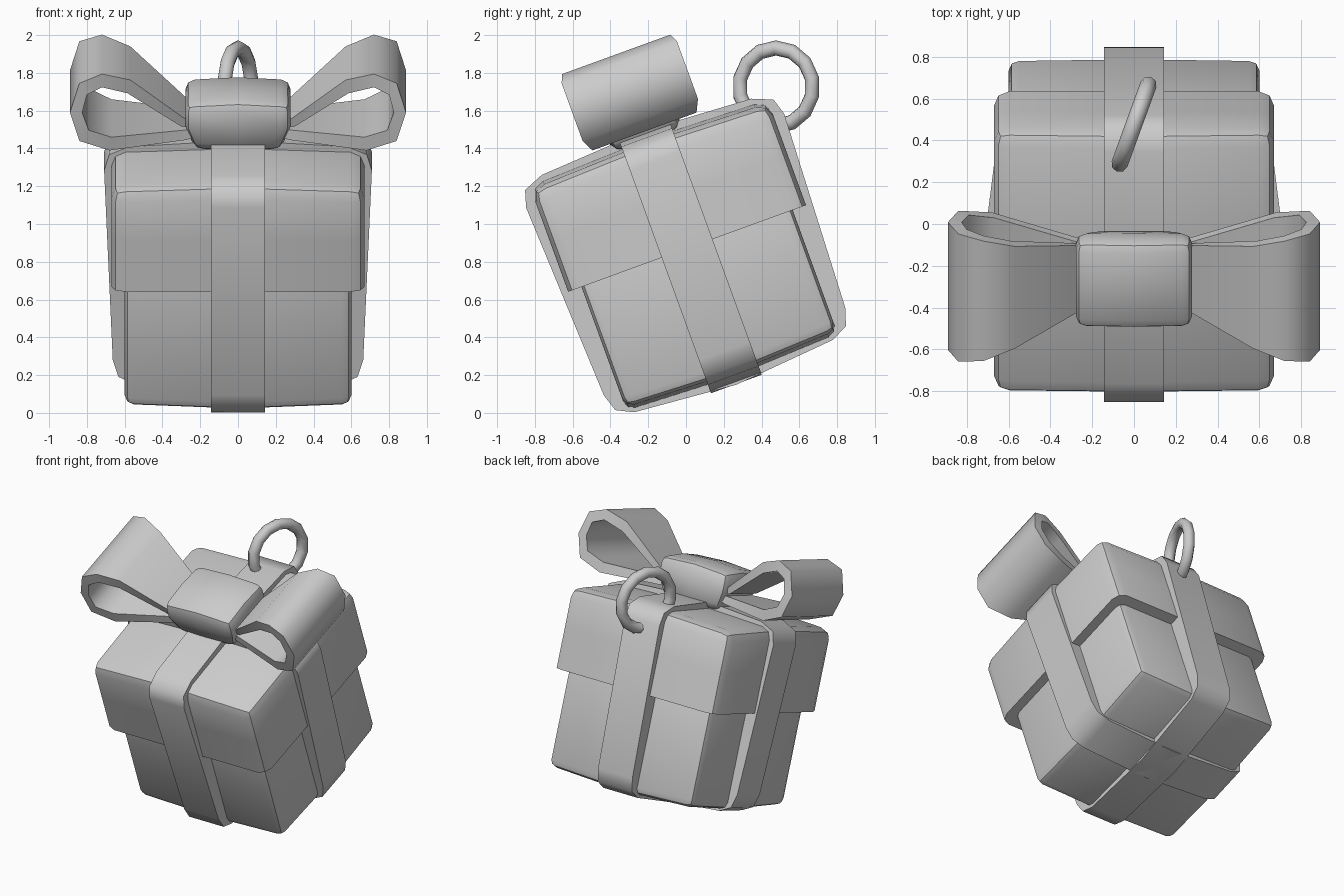
import bpy, bmesh, math
from mathutils import Matrix

cube = bpy.data.objects.get("Cube")
if cube:
    bpy.data.objects.remove(cube, do_unlink=True)

# The whole gift leans back about the x axis
TILT = Matrix.Rotation(math.radians(20), 4, 'X') @ Matrix.Translation((0, 0.303, 0))

grey = bpy.data.materials.new("plain_grey")
grey.use_nodes = True
grey.diffuse_color = (0.6, 0.6, 0.6, 1)
grey.node_tree.nodes["Principled BSDF"].inputs["Base Color"].default_value = (0.6, 0.6, 0.6, 1)


def finish(name, bm, angle=40, matrix=TILT):
    bmesh.ops.recalc_face_normals(bm, faces=bm.faces)
    bm.transform(matrix)
    mesh = bpy.data.meshes.new(name)
    bm.to_mesh(mesh)
    bm.free()
    mesh.materials.append(grey)
    obj = bpy.data.objects.new(name, mesh)
    bpy.context.collection.objects.link(obj)
    bpy.ops.object.select_all(action='DESELECT')
    obj.select_set(True)
    bpy.context.view_layer.objects.active = obj
    bpy.ops.object.shade_smooth_by_angle(angle=math.radians(angle))
    return obj


def block(name, hx, hy, low, high, bulge_low, bulge_high, bevel, sharp_bottom=False, taper=1.0):
    """Rounded box whose top and bottom swell towards the middle."""
    bm = bmesh.new()
    bmesh.ops.create_cube(bm, size=2)
    bmesh.ops.subdivide_edges(bm, edges=bm.edges[:], cuts=1, use_grid_fill=True)
    for v in bm.verts:
        x, y, z = v.co
        swell = (2 - abs(x) - abs(y)) / 2
        k = taper if z < -0.5 else 1.0
        v.co.x, v.co.y = x * hx * k, y * hy * k
        v.co.z = (low + high) / 2
        if z > 0.5:
            v.co.z = high + bulge_high * swell
        elif z < -0.5:
            v.co.z = low - bulge_low * swell
    bm.normal_update()
    edges = [e for e in bm.edges if e.calc_face_angle(0) > 0.8
             and not (sharp_bottom and all(v.co.z < low + 0.01 for v in e.verts))]
    bmesh.ops.bevel(bm, geom=edges, offset=bevel, segments=2, profile=0.5, affect='EDGES')
    return finish(name, bm)


def ring_strip(name, outer, inner, half, place, angle=60):
    """Closed ribbon: outer and inner outlines joined across a width."""
    bm = bmesh.new()
    rows = []
    for o, i in zip(outer, inner):
        w = half(o[0])
        rows.append([bm.verts.new(place(p, s * w)) for p, s in ((o, -1), (o, 1), (i, 1), (i, -1))])
    for k, row in enumerate(rows):
        nxt = rows[(k + 1) % len(rows)]
        for j in range(4):
            bm.faces.new((row[j], row[(j + 1) % 4], nxt[(j + 1) % 4], nxt[j]))
    return finish(name, bm, angle)


# Box and lid
block("box_base", 0.60, 0.595, 0.14, 1.1, 0.05, 0.0, 0.05)
block("box_lid", 0.67, 0.67, 0.816, 1.39, 0.0, 0.045, 0.075, sharp_bottom=True)

# Two ribbon bands wrapping the box
side = [(0, 1.48), (0.59, 1.445), (0.70, 1.40), (0.727, 1.31),
        (0.68, 0.236), (0.65, 0.142), (0.56, 0.097), (0, 0.049)]
outline = side + [(-a, b) for a, b in reversed(side[1:-1])]


def shrink(points, sx, sz):
    return [(a * sx, 0.765 + (b - 0.765) * sz) for a, b in points]


def flat_width(a):
    return 0.143


ring_strip("ribbon_front_to_back", outline, shrink(outline, 0.78, 0.8), flat_width,
           lambda p, s: (s, p[0], p[1]))
cross = shrink(outline, 0.975, 0.995)
ring_strip("ribbon_side_to_side", cross, shrink(outline, 0.78, 0.8), flat_width,
           lambda p, s: (p[0], s, p[1]))

# Bow loops, flaring in width away from the knot
loop_out = [(0.15, 1.53), (0.27, 1.60), (0.57, 1.86), (0.72, 1.91), (0.84, 1.865),
            (0.89, 1.70), (0.84, 1.54), (0.68, 1.475), (0.27, 1.49)]
loop_in = [(0.20, 1.545), (0.30, 1.565), (0.585, 1.785), (0.72, 1.835), (0.80, 1.80),
           (0.825, 1.70), (0.79, 1.60), (0.67, 1.55), (0.28, 1.545)]


def flare(x):
    return min(0.325, max(0.15, 0.17 + 0.3 * (x - 0.27)))


for label, sign in (("left", 1), ("right", -1)):
    ring_strip("bow_loop_" + label, loop_out, loop_in, flare,
               lambda p, s: (sign * p[0], s, p[1]))

# Bow knot
block("bow_knot", 0.278, 0.22, 1.43, 1.70, 0.02, 0.03, 0.05, taper=0.82)

# Hanging ring
bpy.ops.mesh.primitive_torus_add(major_segments=14, minor_segments=8,
                                 major_radius=0.207, minor_radius=0.04,
                                 location=(0, 0.477, 1.725),
                                 rotation=(math.radians(20), math.pi / 2, 0))
ring = bpy.context.object
ring.name = "hanging_ring"
ring.data.materials.append(grey)
bpy.ops.object.shade_smooth_by_angle(angle=math.radians(60))
